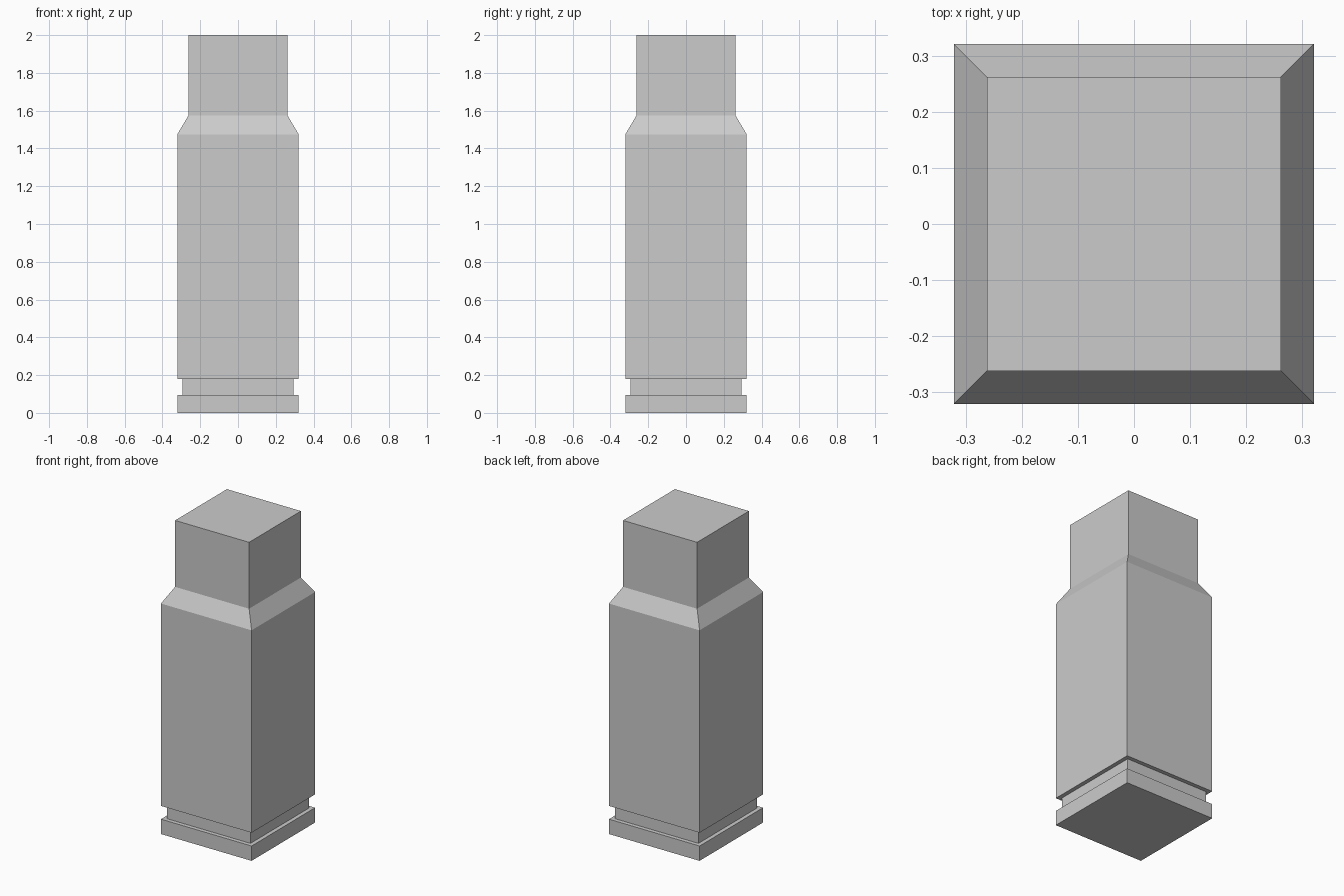
import bpy
import bmesh

cube = bpy.data.objects.get("Cube")
if cube:
    bpy.data.objects.remove(cube, do_unlink=True)

GREY = (0.6, 0.6, 0.6, 1.0)
metal = bpy.data.materials.new("plain_grey")
metal.use_nodes = True
metal.diffuse_color = GREY
metal.node_tree.nodes["Principled BSDF"].inputs["Base Color"].default_value = GREY

# Half width and height of each square section, from base to tip
BODY, GROOVE, NECK = 0.321, 0.295, 0.262
PROFILE = [
    (BODY, 0), (BODY, 0.095),            # rim
    (GROOVE, 0.095), (GROOVE, 0.18),     # groove above the rim
    (BODY, 0.18), (BODY, 1.475),         # long body
    (NECK, 1.575), (NECK, 2),            # sloped shoulder and neck
]
CORNERS = [(-1, -1), (1, -1), (1, 1), (-1, 1)]


def square_lathe(name, profile, material):
    """Stack square sections into one closed flat-faced solid."""
    bm = bmesh.new()
    rings = [[bm.verts.new((r * x, r * y, z)) for x, y in CORNERS]
             for r, z in profile]
    for low, high in zip(rings, rings[1:]):
        for i in range(4):
            j = (i + 1) % 4
            bm.faces.new((low[i], low[j], high[j], high[i]))
    bm.faces.new(reversed(rings[0]))
    bm.faces.new(rings[-1])
    bmesh.ops.recalc_face_normals(bm, faces=bm.faces)
    mesh = bpy.data.meshes.new(name)
    bm.to_mesh(mesh)
    bm.free()
    mesh.materials.append(material)
    obj = bpy.data.objects.new(name, mesh)
    bpy.context.collection.objects.link(obj)
    return obj


square_lathe("square_cartridge_case", PROFILE, metal)
